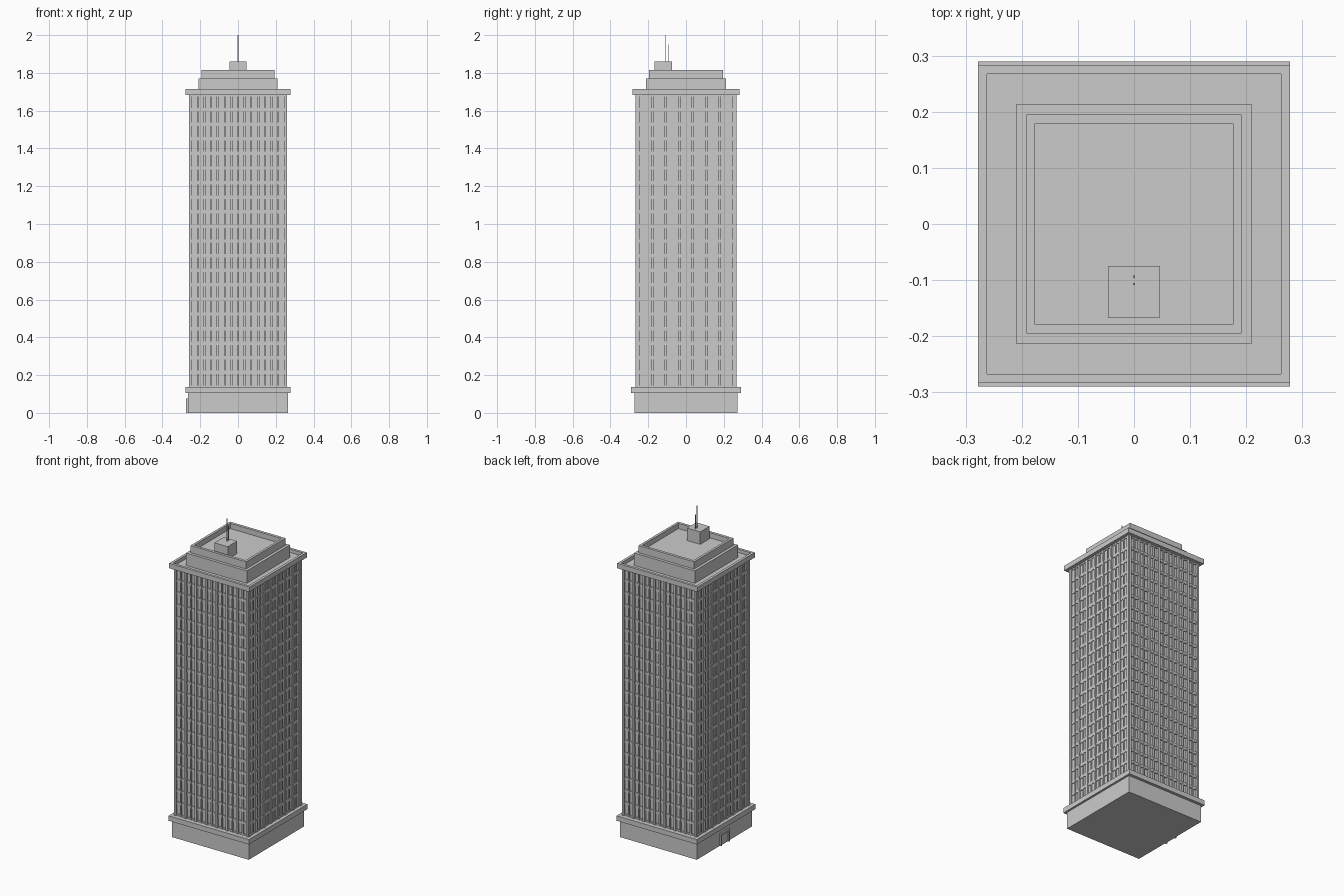
import bpy, bmesh

if "Cube" in bpy.data.objects:
    bpy.data.objects.remove(bpy.data.objects["Cube"])


def add_box(bm, x0, x1, y0, y1, z0, z1):
    vs = bmesh.ops.create_cube(bm, size=1)["verts"]
    for v in vs:
        v.co.x = x1 if v.co.x > 0 else x0
        v.co.y = y1 if v.co.y > 0 else y0
        v.co.z = z1 if v.co.z > 0 else z0
    return vs


def make(name, bm):
    me = bpy.data.meshes.new(name)
    bm.to_mesh(me)
    bm.free()
    ob = bpy.data.objects.new(name, me)
    bpy.context.collection.objects.link(ob)
    return ob


def box(name, *b):
    bm = bmesh.new()
    add_box(bm, *b)
    return make(name, bm)


def slab(name, hx, hy, z0, z1):
    return box(name, -hx, hx, -hy, hy, z0, z1)


def tray(name, hx, hy, z0, z1, ix, iy, floor):
    """Block whose top is sunk inside a parapet rim."""
    bm = bmesh.new()
    add_box(bm, -hx, hx, -hy, hy, z0, z1)
    top = max(bm.faces, key=lambda f: f.calc_center_median().z)
    bmesh.ops.inset_region(bm, faces=[top], thickness=0.005)
    for v in top.verts:
        v.co.x = ix if v.co.x > 0 else -ix
        v.co.y = iy if v.co.y > 0 else -iy
    low = bmesh.ops.extrude_face_region(bm, geom=[top])["geom"]
    for v in low:
        if isinstance(v, bmesh.types.BMVert):
            v.co.z = floor
    if top.is_valid:
        bmesh.ops.delete(bm, geom=[top], context='FACES_ONLY')
    bmesh.ops.recalc_face_normals(bm, faces=bm.faces[:])
    return make(name, bm)


# Podium and ledge
slab("podium", 0.265, 0.272, 0, 0.106)
slab("podium_ledge", 0.278, 0.29, 0.106, 0.137)

# Glazed core and solid corner columns
Z0, Z1 = 0.137, 1.683
slab("glass_core", 0.252, 0.254, Z0, Z1)
bm = bmesh.new()
for sx in (-1, 1):
    for sy in (-1, 1):
        xs = sorted((sx * 0.243, sx * 0.26))
        ys = sorted((sy * 0.245, sy * 0.262))
        add_box(bm, *xs, *ys, Z0, Z1)
make("corner_columns", bm)

# Facade piers: alternating wide piers and thin mullions
BAYS, FLOORS = 14, 20
bm = bmesh.new()
for i in range(BAYS + 1):
    t = -1 + 2 * i / BAYS
    w, drop = (0.007, 0.0) if i % 2 == 0 else (0.004, 0.003)
    for s in (-1, 1):
        c = t * 0.25
        ys = sorted((s * 0.25, s * (0.267 - drop)))
        add_box(bm, c - w, c + w, *ys, Z0, Z1)
        c = t * 0.25
        xs = sorted((s * 0.248, s * (0.26 - drop)))
        add_box(bm, *xs, c - w, c + w, Z0, Z1)
make("facade_piers", bm)

# Floor bands around the shaft
bm = bmesh.new()
step = (Z1 - Z0) / FLOORS
for k in range(FLOORS + 1):
    z = Z0 + k * step
    add_box(bm, -0.256, 0.256, -0.26, 0.26, max(Z0, z - 0.009), min(Z1, z + 0.009))
make("floor_bands", bm)

# Crown: cornice with parapet, stepped tiers, sunken roof
tray("cornice", 0.278, 0.283, 1.683, 1.714, 0.262, 0.267, 1.692)
slab("crown_tier", 0.21, 0.213, 1.69, 1.77)
tray("roof_tier", 0.192, 0.195, 1.77, 1.815, 0.177, 0.178, 1.782)

# Roof plant room and masts
box("plant_room", -0.046, 0.046, -0.167, -0.075, 1.782, 1.86)
for name, y, top in (("tall_mast", -0.107, 2.0), ("short_mast", -0.094, 1.95)):
    box(name, -0.002, 0.002, y - 0.002, y + 0.002, 1.86, top)

# Entrance on the left side: jambs, lintel and door leaf
bm = bmesh.new()
for s in (-1, 1):
    ys = sorted((s * 0.033, s * 0.045))
    add_box(bm, -0.274, -0.264, *ys, 0, 0.077)
add_box(bm, -0.274, -0.264, -0.033, 0.033, 0.065, 0.077)
make("door_frame", bm)
box("door_leaf", -0.267, -0.264, -0.033, 0.033, 0, 0.065)
